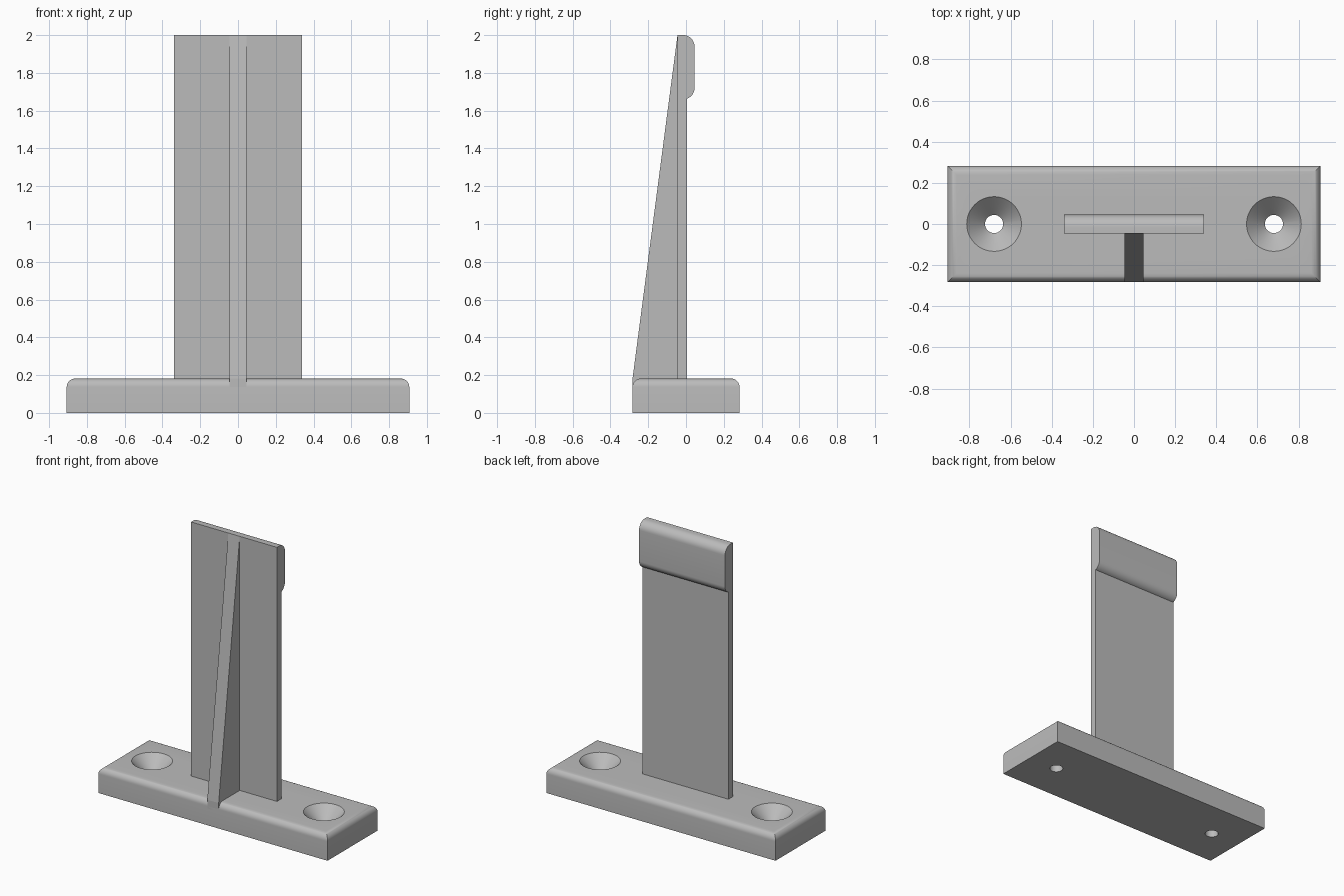
import bpy, bmesh, math
from mathutils import Matrix

cube = bpy.data.objects.get("Cube")
if cube:
    bpy.data.objects.remove(cube, do_unlink=True)

grey = bpy.data.materials.new("light grey")
grey.use_nodes = True
grey.diffuse_color = (0.5, 0.5, 0.5, 1)
grey.node_tree.nodes["Principled BSDF"].inputs["Base Color"].default_value = grey.diffuse_color

BASE_X, BASE_Y, BASE_Z = 0.907, 0.283, 0.182
PLATE_X, RIB_X = 0.34, 0.045
HOLE_X = 0.68


def finish(bm, name):
    bmesh.ops.recalc_face_normals(bm, faces=bm.faces)
    mesh = bpy.data.meshes.new(name)
    bm.to_mesh(mesh)
    bm.free()
    obj = bpy.data.objects.new(name, mesh)
    obj.data.materials.append(grey)
    bpy.context.collection.objects.link(obj)
    return obj


def extrude_profile(name, profile, half_width):
    """Extrude a closed (y, z) profile along x, centred on x = 0."""
    bm = bmesh.new()
    face = bm.faces.new([bm.verts.new((-half_width, y, z)) for y, z in profile])
    grown = bmesh.ops.extrude_face_region(bm, geom=[face])["geom"]
    verts = [v for v in grown if isinstance(v, bmesh.types.BMVert)]
    bmesh.ops.translate(bm, verts=verts, vec=(2 * half_width, 0, 0))
    return finish(bm, name)


def arc(y, z, radius, start, end, steps=10):
    angles = [math.radians(start + (end - start) * i / steps) for i in range(steps + 1)]
    return [(y + radius * math.cos(a), z + radius * math.sin(a)) for a in angles]


def smooth(obj):
    bpy.ops.object.select_all(action="DESELECT")
    obj.select_set(True)
    bpy.context.view_layer.objects.active = obj
    bpy.ops.object.shade_smooth_by_angle(angle=math.radians(30))


# Base block with rounded top edges
bm = bmesh.new()
bmesh.ops.create_cube(bm, size=1, matrix=Matrix.Translation((0, 0, BASE_Z / 2))
                      @ Matrix.Diagonal((2 * BASE_X, 2 * BASE_Y, BASE_Z, 1)))
top_edges = [e for e in bm.edges if all(v.co.z > BASE_Z / 2 for v in e.verts)]
bmesh.ops.bevel(bm, geom=top_edges, offset=0.045, segments=8, profile=0.5, affect="EDGES")
base = finish(bm, "base")

# Countersunk screw holes: 45 degree cone over a straight shaft
for side in (-1, 1):
    bm = bmesh.new()
    rings = []
    for radius, z in ((0.044, -0.05), (0.044, 0.093), (0.133, BASE_Z), (0.133, 0.25)):
        ring = bmesh.ops.create_circle(bm, segments=48, radius=radius,
                                       matrix=Matrix.Translation((side * HOLE_X, 0, z)))
        rings.append(ring["verts"])
    for low, high in zip(rings, rings[1:]):
        for i in range(len(low)):
            j = (i + 1) % len(low)
            bm.faces.new((low[i], low[j], high[j], high[i]))
    bm.faces.new(rings[0])
    bm.faces.new(rings[-1])
    cutter = finish(bm, "hole_cutter")
    cut = base.modifiers.new("screw_hole", "BOOLEAN")
    cut.operation, cut.solver, cut.object = "DIFFERENCE", "EXACT", cutter
    bpy.context.view_layer.objects.active = base
    bpy.ops.object.modifier_apply(modifier=cut.name)
    bpy.data.objects.remove(cutter, do_unlink=True)
smooth(base)

# Upright plate with a rounded lip along the back of its top
profile = [(-0.045, 0.1), (0.005, 0.1)]
profile += arc(-0.015, 1.72, 0.06, -70.5, 0)
profile += arc(-0.015, 1.94, 0.06, 0, 90)
profile += [(-0.045, 2)]
smooth(extrude_profile("upright_plate", profile, PLATE_X))

# Tapered stiffening rib on the front
extrude_profile("front_rib", [(-BASE_Y, 0.12), (-0.04, 0.12), (-0.04, 1.96),
                              (-0.045, 2), (-BASE_Y, BASE_Z)], RIB_X)
